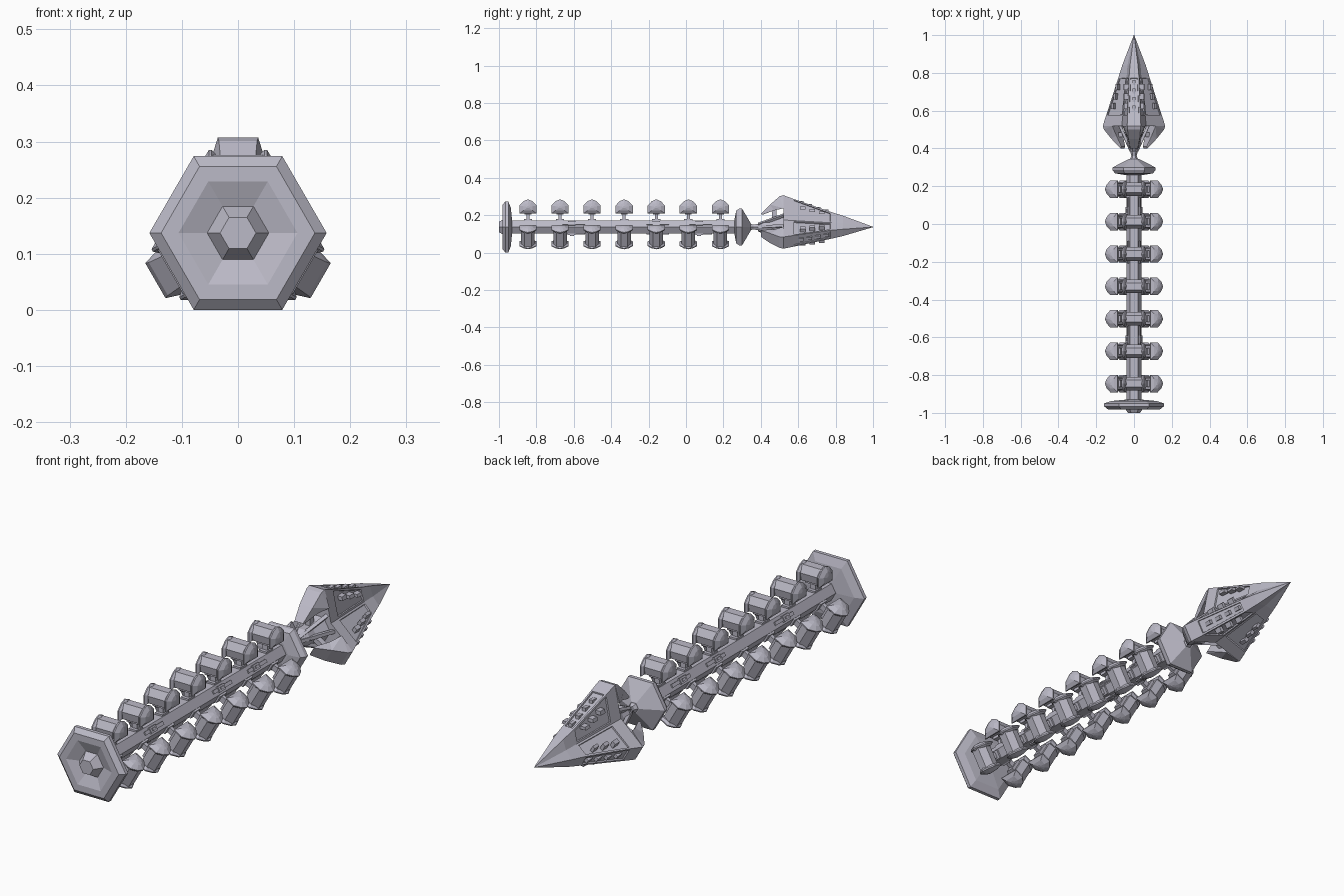
import bpy, bmesh
from math import cos, sin, radians

if "Cube" in bpy.data.objects:
    bpy.data.objects.remove(bpy.data.objects["Cube"])

CZ = 0.137                      # height of the long axis
ARMS = (90, 210, 330)           # directions of the pods and blades
GROOVES = (30, 150, 270)        # directions between them

metal = bpy.data.materials.new("lavender_grey_metal")
metal.use_nodes = True
COLOR = (0.50, 0.49, 0.57, 1)
metal.diffuse_color = COLOR
metal.node_tree.nodes["Principled BSDF"].inputs["Base Color"].default_value = COLOR


def pt(angle, r, t, y):
    """Point at radius r and sideways offset t in the frame of one direction."""
    a = radians(angle)
    return (r * cos(a) - t * sin(a), y, CZ + r * sin(a) + t * cos(a))


def loft(bm, rings):
    """Skin a list of equal rings and close both ends."""
    loops = [[bm.verts.new(p) for p in ring] for ring in rings]
    n = len(loops[0])
    bands = []
    for a, b in zip(loops, loops[1:]):
        bands.append([bm.faces.new((a[i], a[(i + 1) % n], b[(i + 1) % n], b[i]))
                      for i in range(n)])
    bm.faces.new(loops[0][::-1])
    bm.faces.new(loops[-1])
    return bands


def hull(bm, points):
    verts = [bm.verts.new(p) for p in points]
    bmesh.ops.convex_hull(bm, input=verts)


def block(bm, angle, r0, r1, t, y0, y1):
    loft(bm, [[pt(angle, r, s, y) for s, y in
               ((-t, y0), (t, y0), (t, y1), (-t, y1))] for r in (r0, r1)])


def finish(name, bm):
    bmesh.ops.recalc_face_normals(bm, faces=bm.faces)
    mesh = bpy.data.meshes.new(name)
    bm.to_mesh(mesh)
    bm.free()
    mesh.materials.append(metal)
    obj = bpy.data.objects.new(name, mesh)
    bpy.context.collection.objects.link(obj)
    return obj


def hex_turned(name, profile):
    bm = bmesh.new()
    loft(bm, [[pt(60 * k, r, 0, y) for k in range(6)] for y, r in profile])
    finish(name, bm)


# Shaft, end disc with dished face and hub, front collar, neck
hex_turned("shaft", [(-0.95, 0.04), (0.28, 0.04)])
hex_turned("end_disc", [(-0.93, 0.045), (-0.937, 0.12), (-0.95, 0.158),
                        (-0.965, 0.158), (-0.982, 0.137), (-0.982, 0.106),
                        (-0.965, 0.055), (-1.0, 0.032)])
hex_turned("front_collar", [(0.26, 0.05), (0.268, 0.1), (0.285, 0.113),
                            (0.3, 0.113), (0.345, 0.025)])
hex_turned("neck", [(0.33, 0.028), (0.36, 0.014), (0.385, 0.02),
                    (0.42, 0.04), (0.46, 0.04), (0.53, 0.065)])

# Raised plates along the shaft
bm = bmesh.new()
for angle in GROOVES:
    for y in (-0.6, -0.15, 0.08):
        block(bm, angle, 0.03, 0.040, 0.007, y - 0.06, y + 0.06)
        block(bm, angle, 0.03, 0.044, 0.012, y - 0.03, y + 0.01)
        block(bm, angle, 0.03, 0.048, 0.005, y - 0.02, y)
finish("shaft_plates", bm)

# Pods: profiled body with a flared pointed cap at each end, on a stem
BODY = [(-0.03, 0.078), (0.03, 0.078), (0.036, 0.11), (0.018, 0.139),
        (-0.018, 0.139), (-0.036, 0.11)]
CAP = [(-0.046, 0.072), (0.046, 0.072), (0.046, 0.115), (0.024, 0.138),
       (0, 0.148), (-0.024, 0.138), (-0.046, 0.115)]
MID = 0.106


def pod_ring(angle, outline, y, t, scale=1):
    return [pt(angle, MID + (r - MID) * scale, t, y + dy * scale)
            for dy, r in outline]


pod_bm, stem_bm = bmesh.new(), bmesh.new()
for station in range(7):
    y = -0.845 + station * 0.1715
    for angle in ARMS:
        loft(pod_bm, [pod_ring(angle, BODY, y, t) for t in (-0.046, 0.046)])
        for side in (-1, 1):
            loft(pod_bm, [pod_ring(angle, CAP, y, side * t, s) for t, s in
                          ((0.039, 0.8), (0.047, 1), (0.052, 1),
                           (0.063, 0.55), (0.067, 0.15))])
        block(stem_bm, angle, 0.03, 0.08, 0.012, y - 0.008, y + 0.008)
        block(stem_bm, angle, 0.03, 0.042, 0.018, y - 0.022, y + 0.022)
        block(stem_bm, angle, 0.066, 0.08, 0.03, y - 0.018, y + 0.018)
finish("pods", pod_bm)
finish("pod_stems", stem_bm)

# Spearhead: three blades with grooves between them, panels inset
bm = bmesh.new()
rings = []
for y, r, half, groove in ((0.52, 0.17, 0.036, 0.075), (0.57, 0.152, 0.035, 0.069),
                           (0.78, 0.079, 0.026, 0.045), (0.84, 0.06, 0.021, 0.04),
                           (1.0, 0.001, 0.0005, 0.0008)):
    ring = []
    for angle in ARMS:
        ring += [pt(angle, r, -half, y), pt(angle, r, half, y),
                 pt(angle + 60, groove, 0, y)]
    rings.append(ring)
bands = loft(bm, rings)
bmesh.ops.recalc_face_normals(bm, faces=bm.faces)
bmesh.ops.inset_individual(bm, faces=bands[1], thickness=0.011, depth=0)
bmesh.ops.inset_individual(bm, faces=bands[1], thickness=0.002, depth=-0.006)
finish("spearhead", bm)

# Small ribs on the blades' outer faces and flanks
bm = bmesh.new()
for angle in ARMS:
    for k in range(4):
        y = 0.6 + 0.045 * k
        r = 0.17 - 0.346 * (y - 0.52)
        block(bm, angle, r - 0.02, r - 0.003, 0.008, y, y + 0.028)
    for side in (-1, 1):
        for k in range(3):
            y = 0.61 + 0.05 * k
            s = (1 - y) / 0.48
            hull(bm, [pt(angle, s * q, side * w, yy)
                      for yy in (y, y + 0.03)
                      for q, w in ((0.135, 0.03), (0.115, 0.03),
                                   (0.135, 0.052), (0.115, 0.056))])
finish("blade_ribs", bm)

# Hooked claws behind each blade, and struts tying the head to the neck
claw_bm, strut_bm = bmesh.new(), bmesh.new()
for angle in ARMS:
    outline = ((0.52, 0.17, 0.036), (0.50, 0.164, 0.034), (0.45, 0.12, 0.03),
               (0.40, 0.07, 0.02), (0.41, 0.066, 0.02), (0.47, 0.088, 0.036),
               (0.52, 0.10, 0.058))
    for part in (outline[:3] + outline[5:], outline[2:6]):
        hull(claw_bm, [pt(angle, r, side * half, y)
                       for y, r, half in part for side in (-1, 1)])
    block(strut_bm, angle, 0.02, 0.09, 0.01, 0.46, 0.485)
    for side in (-1, 1):
        hull(strut_bm, [pt(angle + side * 35, r + d, t, y)
                        for y, r in ((0.385, 0.015), (0.52, 0.075))
                        for d in (-0.008, 0.008) for t in (-0.007, 0.007)])
finish("claws", claw_bm)
finish("neck_struts", strut_bm)
